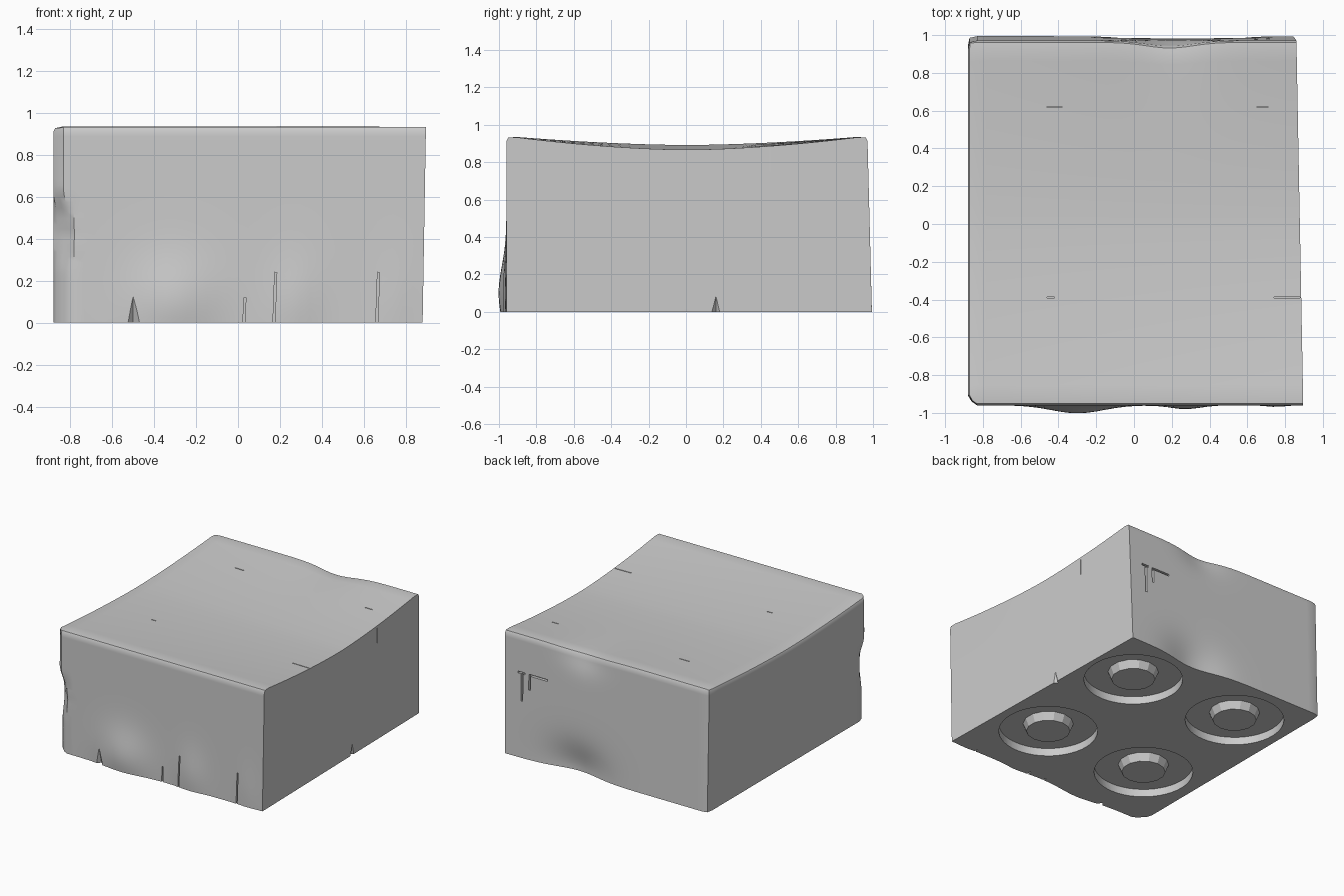
import bpy, bmesh
from math import exp, radians
from mathutils import Vector, Matrix

cube = bpy.data.objects.get("Cube")
if cube:
    bpy.data.objects.remove(cube)

stone = bpy.data.materials.new("grey stone")
stone.use_nodes = True
GREY = (0.6, 0.6, 0.6, 1)
stone.diffuse_color = GREY
stone.node_tree.nodes["Principled BSDF"].inputs["Base Color"].default_value = GREY


def add_object(name, bm):
    mesh = bpy.data.meshes.new(name)
    bmesh.ops.recalc_face_normals(bm, faces=bm.faces)
    bm.to_mesh(mesh)
    bm.free()
    mesh.materials.append(stone)
    obj = bpy.data.objects.new(name, mesh)
    bpy.context.collection.objects.link(obj)
    return obj


def bump(value, centre, width):
    return exp(-((value - centre) / width) ** 2)


def lerp_table(value, table):
    for (a, fa), (b, fb) in zip(table, table[1:]):
        if value <= b:
            return fa + (fb - fa) * max(0, value - a) / (b - a)
    return table[-1][1]


CORNER_WEAR = [(0, .08), (.25, .08), (.42, .105), (.52, .09), (.64, .04), (.94, .05)]


def weather(co):
    """Turn a point of the unit box into a point of the worn block."""
    u, v, w = co
    # round the top rim and the left upright corners
    r = .03
    x, y, z = u * .88, v * .97, (w + 1) * .47
    core = Vector((max(x, -.88 + r) if u < 0 else x, y, min(z, .94 - r)))
    if u < 0 or z > .94 - r:
        core.y = max(-.97 + r, min(.97 - r, y))
    off = Vector((x, y, z)) - core
    if off.length > r:
        x, y, z = core + off.normalized() * r
    # sides lean a little
    if u > 0:
        x += u * (-.018 * v - .01 + .008 * w)
    y += .01 if v < 0 else .012 * (1 - w) * v
    # sagging top, lower on one side
    sag = .06 + .013 * u
    z -= sag * max(0, 1 - abs(v) ** 1.7) * (w + 1) / 2
    # swollen lower front
    front = max(0, -v) ** 4
    low = bump(z, .1, .2)
    y -= front * low * (.042 * bump(u, -.34, .22) + .02 * bump(u, .31, .13) + .008 * bump(u, .85, .08))
    # hollows in the back
    back = max(0, v) ** 4
    y -= back * (.06 * bump(u, .3, .28) * bump(z, 0, .2) + .03 * bump(u, .22, .2) * bump(z, .94, .12))
    z -= .02 * back * bump(u, .22, .25) * (w + 1) / 2
    # broken front left corner
    gap = lerp_table(z, CORNER_WEAR) - (x + .88) - (y + .96)
    if gap > 0:
        x, y = x + gap / 2, y + gap / 2
    return Vector((x, y, 0 if w < -.999 else z))


# worn block
bm = bmesh.new()
bmesh.ops.create_cube(bm, size=2)
bmesh.ops.subdivide_edges(bm, edges=bm.edges[:], cuts=35, use_grid_fill=True)
for vert in bm.verts:
    vert.co = weather(vert.co)
block = add_object("stone_block", bm)


# cutters: sockets, cracks and chips
def box(bm, centre, size, tilt=0):
    m = Matrix.Translation(centre) @ Matrix.Rotation(radians(tilt), 4, 'Y')
    bmesh.ops.create_cube(bm, size=1, matrix=m @ Matrix.Diagonal((*size, 1)))


def chip(bm, centre, radius, height):
    bmesh.ops.create_cone(bm, cap_ends=True, segments=4, radius1=radius, radius2=.002,
                          depth=height, matrix=Matrix.Translation(centre))


SOCKETS = [(.46, .54), (-.46, .56), (.45, -.41), (-.44, -.42)]
DEPTH = .06
bm = bmesh.new()
for x, y in SOCKETS:
    bmesh.ops.create_cone(bm, cap_ends=True, segments=48, radius1=.35, radius2=.35,
                          depth=2 * DEPTH, matrix=Matrix.Translation((x, y, 0)))
# front cracks
for x, top in ((.03, .12), (.175, .24), (.665, .24)):
    box(bm, (x, -.96, top / 2 - .02), (.01, .05, top + .04), 2)
chip(bm, (-.5, -.985, .07), .045, .18)
# chip and crack on the left side
chip(bm, (.87, .16, .04), .04, .14)
box(bm, (.88, .45, .81), (.03, .008, .12))
# cracks in the top
for x, y, length in ((-.42, .62, .08), (.68, .62, .06), (-.44, -.39, .04), (.81, -.39, .14)):
    box(bm, (x, y, .89), (length, .006, .06))
# carved grooves in the back
box(bm, (.71, .98, .54), (.016, .05, .22))
box(bm, (.715, .98, .645), (.06, .05, .014))
box(bm, (.645, .98, .59), (.016, .05, .12))
box(bm, (.57, .98, .645), (.15, .05, .014))
cutter = add_object("cutter", bm)
cutter.hide_render = True

cut = block.modifiers.new("cuts", 'BOOLEAN')
cut.operation, cut.solver, cut.object = 'DIFFERENCE', 'EXACT', cutter
cut.use_self = True
bpy.context.view_layer.objects.active = block
block.select_set(True)
bpy.ops.object.modifier_apply(modifier=cut.name)
bpy.data.objects.remove(cutter)
bpy.ops.object.shade_smooth_by_angle(angle=radians(30))

# tapered pegs inside the sockets
for i, (x, y) in enumerate(SOCKETS):
    bm = bmesh.new()
    bmesh.ops.create_cone(bm, cap_ends=True, segments=14, radius1=.155, radius2=.18,
                          depth=DEPTH, matrix=Matrix.Translation((x, y, DEPTH / 2 + .001)))
    add_object(f"socket_peg_{i + 1}", bm)
